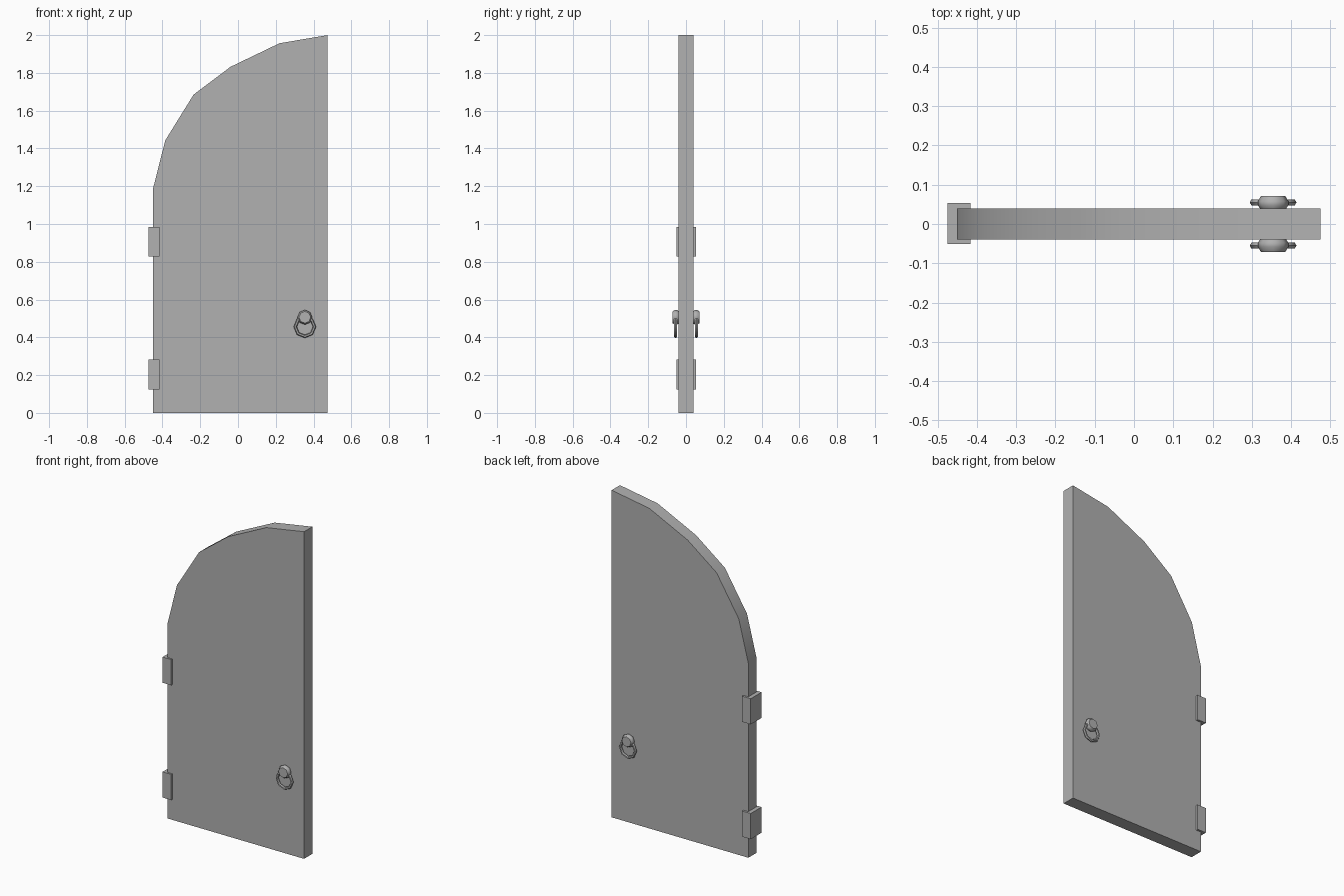
import bpy, bmesh
from math import pi, radians, sin, cos

if "Cube" in bpy.data.objects:
    bpy.data.objects.remove(bpy.data.objects["Cube"])

# Dark grey paint
grey = bpy.data.materials.new("dark_grey")
grey.diffuse_color = (0.44, 0.44, 0.44, 1)
grey.use_nodes = True
grey.node_tree.nodes["Principled BSDF"].inputs["Base Color"].default_value = grey.diffuse_color


def finish(name, bm, smooth_angle=None):
    bmesh.ops.recalc_face_normals(bm, faces=bm.faces)
    mesh = bpy.data.meshes.new(name)
    bm.to_mesh(mesh)
    bm.free()
    mesh.materials.append(grey)
    obj = bpy.data.objects.new(name, mesh)
    bpy.context.collection.objects.link(obj)
    if smooth_angle:
        bpy.ops.object.select_all(action='DESELECT')
        obj.select_set(True)
        bpy.context.view_layer.objects.active = obj
        bpy.ops.object.shade_smooth_by_angle(angle=radians(smooth_angle))
    return obj


def box(name, lo, hi):
    bm = bmesh.new()
    bmesh.ops.create_cube(bm, size=1)
    for v in bm.verts:
        v.co = [l + (c + 0.5) * (h - l) for c, l, h in zip(v.co, lo, hi)]
    return finish(name, bm)


def lathe(name, profile, centre, sides, closed):
    """Revolve (radius, y) points around an axis parallel to y."""
    bm = bmesh.new()
    turns = [2 * pi * i / sides for i in range(sides)]
    rings = [[bm.verts.new((centre[0] + r * sin(t), y, centre[1] + r * cos(t))) for t in turns]
             for r, y in profile]
    pairs = list(zip(rings, rings[1:]))
    if closed:
        pairs.append((rings[-1], rings[0]))
    else:
        bm.faces.new(rings[0])
        bm.faces.new(rings[-1])
    for a, b in pairs:
        for i in range(sides):
            j = (i + 1) % sides
            bm.faces.new((a[i], a[j], b[j], b[i]))
    return finish(name, bm, 50)


# Door leaf with a half-arch top
outline = [(-0.45, 0), (0.475, 0), (0.475, 2), (0.22, 1.957), (-0.04, 1.832),
           (-0.235, 1.685), (-0.385, 1.443), (-0.45, 1.187)]
bm = bmesh.new()
face = bm.faces.new([bm.verts.new((x, -0.04, z)) for x, z in outline])
side = bmesh.ops.extrude_face_region(bm, geom=[face], use_keep_orig=True)["geom"]
bmesh.ops.translate(bm, vec=(0, 0.08, 0),
                    verts=[g for g in side if isinstance(g, bmesh.types.BMVert)])
finish("door_panel", bm, 30)

# Hinges wrapping the left edge
for name, z in (("lower_hinge", 0.125), ("upper_hinge", 0.827)):
    box(name, (-0.475, -0.051, z), (-0.416, 0.053, z + 0.157))

# Knob and hanging ring on both sides
for label, s in (("front", -1), ("back", 1)):
    knob = [(0.033, 0.039), (0.039, 0.048), (0.039, 0.058), (0.031, 0.071)]
    lathe(label + "_knob", [(r, s * y) for r, y in knob], (0.354, 0.506), 8, False)
    tube = [(0.051 + 0.0085 * cos(a * pi / 3), 0.055 + 0.0085 * sin(a * pi / 3)) for a in range(6)]
    lathe(label + "_ring", [(r, s * y) for r, y in tube], (0.354, 0.456), 8, True)
